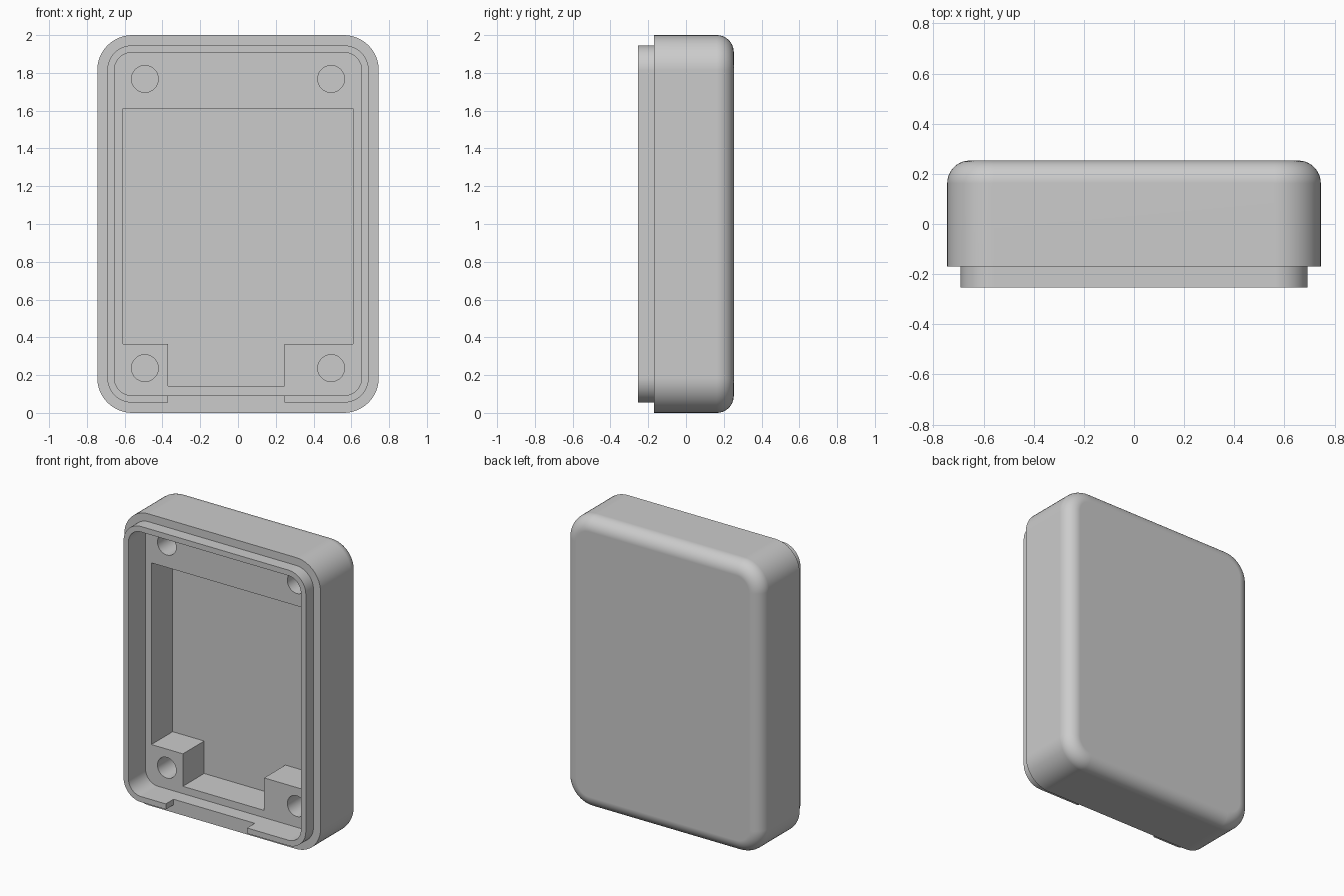
import bpy, bmesh
from math import sin, cos, pi

if "Cube" in bpy.data.objects:
    bpy.data.objects.remove(bpy.data.objects["Cube"], do_unlink=True)

MID_Z = 1.0
FRONT, SHOULDER, LEDGE, FLOOR, BACK = -0.253, -0.169, -0.068, 0.163, 0.253
FILLET = 0.09

grey = bpy.data.materials.new("plain grey")
grey.use_nodes = True
grey.diffuse_color = (0.6, 0.6, 0.6, 1)
grey.node_tree.nodes["Principled BSDF"].inputs["Base Color"].default_value = (0.6, 0.6, 0.6, 1)


def rounded_rect(half_x, half_z, radius, steps=12):
    """Outline in the x-z plane, centred on the enclosure."""
    points = []
    for corner, (sx, sz) in enumerate([(1, 1), (-1, 1), (-1, -1), (1, -1)]):
        for i in range(steps + 1):
            a = (corner + i / steps) * pi / 2
            points.append((sx * (half_x - radius) + radius * cos(a),
                           MID_Z + sz * (half_z - radius) + radius * sin(a)))
    return points


def loft(name, sections):
    """Closed solid through (y, outline) sections."""
    bm = bmesh.new()
    rings = [[bm.verts.new((x, y, z)) for x, z in outline] for y, outline in sections]
    n = len(rings[0])
    for a, b in zip(rings, rings[1:]):
        for i in range(n):
            j = (i + 1) % n
            bm.faces.new((a[i], a[j], b[j], b[i]))
    bm.faces.new(rings[0])
    bm.faces.new(rings[-1])
    bmesh.ops.recalc_face_normals(bm, faces=bm.faces)
    mesh = bpy.data.meshes.new(name)
    bm.to_mesh(mesh)
    bm.free()
    obj = bpy.data.objects.new(name, mesh)
    obj.data.materials.append(grey)
    bpy.context.collection.objects.link(obj)
    return obj


def prism(name, outline, y0, y1):
    return loft(name, [(y0, outline), (y1, outline)])


def circle(cx, cz, r, n=40):
    return [(cx + r * cos(2 * pi * i / n), cz + r * sin(2 * pi * i / n)) for i in range(n)]


# Outer solid: narrow lip, shoulder, body and rounded back edge
lip = rounded_rect(0.692, 0.946, 0.132)
sections = [(FRONT, lip), (SHOULDER, lip)]
sections.append((SHOULDER, rounded_rect(0.745, 1.0, 0.185)))
for i in range(11):
    t = i / 10 * pi / 2
    inset = FILLET * (1 - cos(t))
    sections.append((BACK - FILLET + FILLET * sin(t),
                     rounded_rect(0.745 - inset, 1.0 - inset, 0.185 - inset)))
shell = loft("enclosure_shell", sections)

# Hollow parts: shallow recess, deep pocket between the corner blocks, lip gap, screw holes
GAP_L, GAP_R = -0.371, 0.246
pocket = [(-0.61, 1.612), (-0.61, 0.365), (GAP_L, 0.365), (GAP_L, 0.142),
          (GAP_R, 0.142), (GAP_R, 0.365), (0.61, 0.365), (0.61, 1.612)]
gap = [(GAP_L, 0.02), (GAP_R, 0.02), (GAP_R, 0.12), (GAP_L, 0.12)]
cutters = [
    prism("recess_cutter", rounded_rect(0.655, 0.908, 0.095), -0.35, LEDGE),
    prism("pocket_cutter", pocket, -0.12, FLOOR),
    prism("lip_gap_cutter", gap, -0.35, SHOULDER),
]
for x in (-0.493, 0.493):
    for z in (0.237, 1.768):
        cutters.append(prism("screw_hole_cutter", circle(x, z, 0.071), -0.12, FLOOR))

bpy.ops.object.select_all(action='DESELECT')
bpy.context.view_layer.objects.active = shell
shell.select_set(True)
for cutter in cutters:
    cutter.hide_render = True
    mod = shell.modifiers.new("cut", 'BOOLEAN')
    mod.operation = 'DIFFERENCE'
    mod.solver = 'EXACT'
    mod.object = cutter
    bpy.ops.object.modifier_apply(modifier=mod.name)
for cutter in cutters:
    bpy.data.objects.remove(cutter, do_unlink=True)

# Smooth rounded areas while the large faces stay flat
bpy.ops.object.shade_smooth_by_angle(angle=pi / 6)
weighted = shell.modifiers.new("flat_faces", 'WEIGHTED_NORMAL')
weighted.keep_sharp = True
